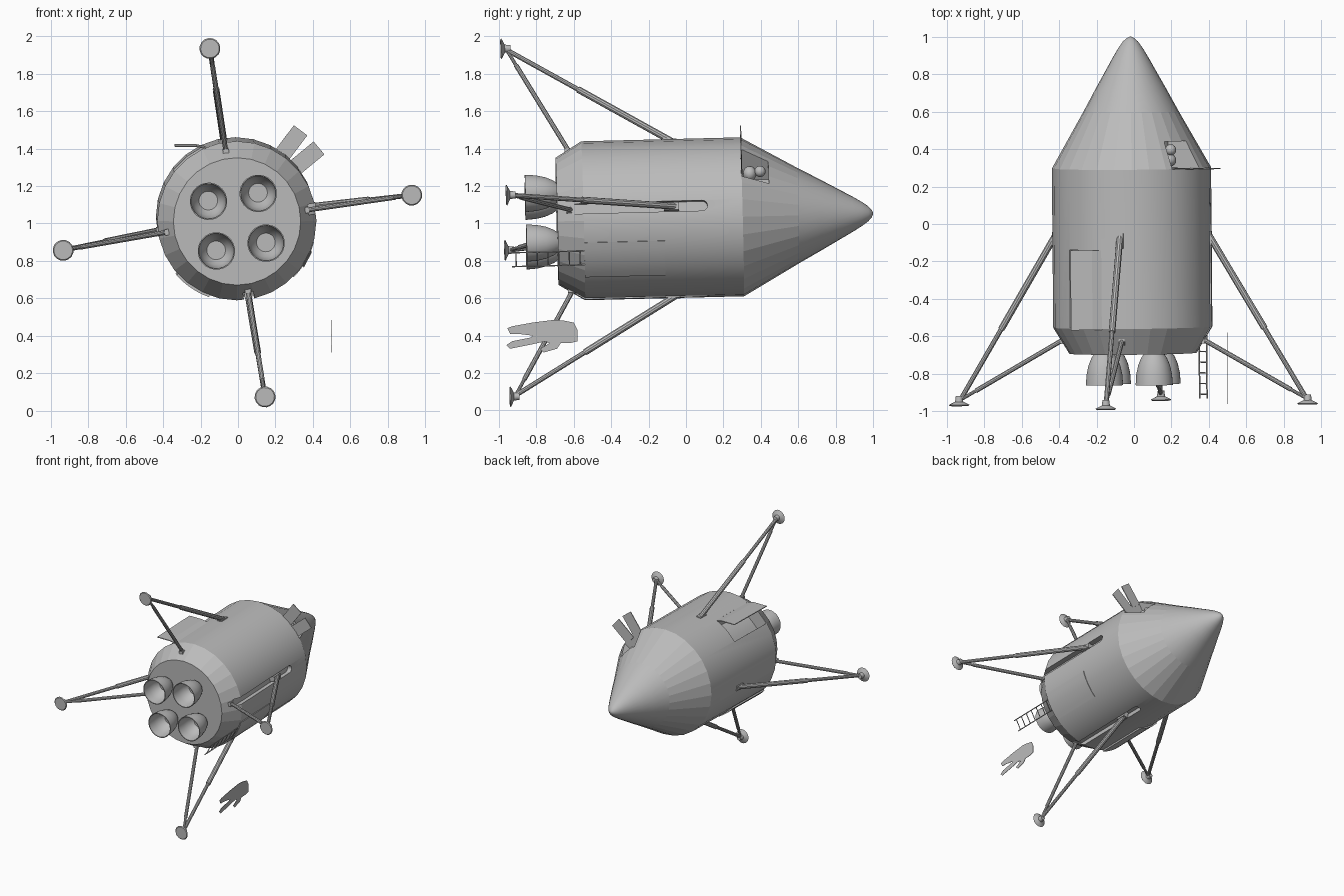
import bpy, bmesh, math
from mathutils import Matrix, Vector

if "Cube" in bpy.data.objects:
    bpy.data.objects.remove(bpy.data.objects["Cube"], do_unlink=True)

grey = bpy.data.materials.new("hull_grey")
grey.use_nodes = True
COL = (0.5, 0.5, 0.5, 1)
grey.diffuse_color = COL
grey.node_tree.nodes["Principled BSDF"].inputs["Base Color"].default_value = COL

# The craft lies along y, very slightly nose up
TILT = (Matrix.Translation((-0.011, 0, 1.028)) @ Matrix.Rotation(0.0085, 4, 'Z')
        @ Matrix.Rotation(0.025, 4, 'X'))


def around(deg):
    """Turn a part built on the +x side around the long axis."""
    return Matrix.Rotation(-math.radians(deg), 4, 'Y')


def finish(name, bm, mat=Matrix(), smooth=True, tilt=True):
    bm.transform((TILT if tilt else Matrix()) @ mat)
    bmesh.ops.recalc_face_normals(bm, faces=bm.faces)
    me = bpy.data.meshes.new(name)
    bm.to_mesh(me)
    bm.free()
    me.materials.append(grey)
    ob = bpy.data.objects.new(name, me)
    bpy.context.collection.objects.link(ob)
    if smooth:
        shade(ob)
    return ob


def shade(ob):
    bpy.ops.object.select_all(action='DESELECT')
    ob.select_set(True)
    bpy.context.view_layer.objects.active = ob
    bpy.ops.object.shade_smooth_by_angle(angle=math.radians(28))


def lathe(bm, profile, n, cx=0.0):
    """Revolve (radius, y) points around the y axis through cx."""
    rings = []
    for r, y in profile:
        rings.append([bm.verts.new((cx + r * math.cos(2 * math.pi * i / n), y,
                                    r * math.sin(2 * math.pi * i / n))) for i in range(n)])
    for a, b in zip(rings, rings[1:]):
        for i in range(n):
            j = (i + 1) % n
            bm.faces.new((a[i], a[j], b[j], b[i]))
    bm.faces.new(rings[0])
    bm.faces.new(rings[-1])


def prism(bm, pts, offset):
    """Extrude a closed outline along an offset."""
    face = bm.faces.new([bm.verts.new(p) for p in pts])
    ext = bmesh.ops.extrude_face_region(bm, geom=[face])
    verts = [v for v in ext["geom"] if isinstance(v, bmesh.types.BMVert)]
    bmesh.ops.translate(bm, verts=verts, vec=offset)


def box(bm, lo, hi):
    (x0, y0, z0), (x1, y1, z1) = lo, hi
    prism(bm, [(x0, y0, z0), (x1, y0, z0), (x1, y1, z0), (x0, y1, z0)], (0, 0, z1 - z0))


def rod(bm, a, b, r, n=10):
    a, b = Vector(a), Vector(b)
    d = b - a
    m = Matrix.Translation((a + b) / 2) @ d.to_track_quat('Z', 'Y').to_matrix().to_4x4()
    bmesh.ops.create_cone(bm, cap_ends=True, segments=n, radius1=r, radius2=r,
                          depth=d.length, matrix=m)


def sector(a0, a1, y0, y1, r0, r1, n=6):
    """A curved block between two angles and two radii."""
    bm = bmesh.new()
    angs = [math.radians(a0 + (a1 - a0) * i / n) for i in range(n + 1)]
    pts = [(r1 * math.cos(a), y0, r1 * math.sin(a)) for a in angs]
    pts += [(r0 * math.cos(a), y0, r0 * math.sin(a)) for a in reversed(angs)]
    prism(bm, pts, (0, y1 - y0, 0))
    return bm


# Hull: faceted tail cone, cylinder, tapered nose
bm = bmesh.new()
lathe(bm, [(0.34, -0.69), (0.425, -0.55), (0.425, 0.30), (0.255, 0.60), (0.19, 0.72),
           (0.145, 0.80), (0.095, 0.89), (0.065, 0.94), (0.04, 0.975), (0.02, 0.993),
           (0.005, 1.0)], 28)
hull = finish("hull", bm, smooth=False)

# Cutters: leg slots, window bay, cargo bay
LEGS = [9, 99, 189, 279]
cutters = []
for ang in LEGS:
    bm = bmesh.new()
    w, top = 0.028, 0.085
    pts = [(0.385, -0.8, -w), (0.385, -0.8, w)]
    pts += [(0.385, top + w * math.sin(t), w * math.cos(t))
            for t in [math.pi * i / 8 for i in range(9)]]
    prism(bm, pts, (0.15, 0, 0))
    cutters.append(finish("slot_cutter", bm, around(ang), False))
cutters.append(finish("window_cutter", sector(31, 59, 0.302, 0.445, 0.23, 0.6), smooth=False))
cutters.append(finish("cargo_cutter", sector(113, 142, -0.545, -0.13, 0.32, 0.6), smooth=False))
bpy.context.view_layer.objects.active = hull
for c in cutters:
    c.hide_render = True
    mod = hull.modifiers.new("cut", 'BOOLEAN')
    mod.operation, mod.solver, mod.object = 'DIFFERENCE', 'EXACT', c
    bpy.ops.object.modifier_apply(modifier=mod.name)
for c in cutters:
    bpy.data.objects.remove(c, do_unlink=True)
shade(hull)
for p in hull.data.polygons:
    if p.center.y < -0.56 or 0.31 < p.center.y < 0.58:
        p.use_smooth = False

# Landing legs
for ang in LEGS:
    foot = Vector((0.935, -0.935, 0))
    bm = bmesh.new()
    for start, r, split in (((0.415, -0.06, 0), 0.018, 0.57), ((0.375, -0.615, 0), 0.013, 0.85)):
        start = Vector(start)
        mid = start.lerp(foot, split)
        rod(bm, start, mid, r)
        rod(bm, mid, foot, r * 0.72)
    box(bm, (0.38, -0.12, -0.02), (0.43, -0.04, 0.02))
    box(bm, (0.35, -0.64, -0.016), (0.39, -0.59, 0.016))
    finish("landing_leg", bm, around(ang))
    bm = bmesh.new()
    lathe(bm, [(0.05, -0.968), (0.056, -0.962), (0.022, -0.945), (0.018, -0.915)], 16, 0.942)
    finish("foot_pad", bm, around(ang))

# Engine bells, open at the tail
for ang in LEGS:
    bm = bmesh.new()
    lathe(bm, [(0.05, -0.685), (0.068, -0.71), (0.085, -0.75), (0.096, -0.80), (0.1, -0.857),
               (0.094, -0.857), (0.089, -0.80), (0.076, -0.75), (0.05, -0.715)], 24, 0.19)
    finish("engine_bell", bm, around(ang + 45))

# Hatches lying on the hull
finish("ladder_hatch", sector(-45, -16, -0.55, -0.12, 0.40, 0.428))
finish("lower_hatch", sector(222, 250, -0.555, -0.13, 0.40, 0.434))

# Open cargo door, slightly curled at the hinge
bm = bmesh.new()
prism(bm, [(-0.33, -0.555, 0.393), (-0.215, -0.555, 0.393), (-0.165, -0.555, 0.383),
           (-0.165, -0.555, 0.389), (-0.215, -0.555, 0.399), (-0.33, -0.555, 0.399)],
      (0, 0.425, 0))
finish("cargo_door", bm, smooth=False)

# Open window shutters
for ang in (39.5, 53):
    bm = bmesh.new()
    box(bm, (0.40, 0.298, -0.045), (0.578, 0.304, 0.045))
    finish("window_shutter", bm, around(ang), False)

# Pilot in the window bay
bm = bmesh.new()
for c, r, s in (((0.21, 0.40, 0.24), 0.03, (1, 1, 1)), ((0.2, 0.345, 0.23), 0.04, (1, 0.9, 1))):
    bmesh.ops.create_uvsphere(bm, u_segments=14, v_segments=8, radius=r,
                              matrix=Matrix.Translation(c) @ Matrix.Diagonal((*s, 1)))
finish("pilot", bm)

# Ladder hanging from the tail
bm = bmesh.new()
for z in (-0.042, 0.042):
    rod(bm, (0.423, -0.55, z), (0.423, -0.94, z), 0.004, 6)
for i in range(7):
    y = -0.575 - 0.057 * i
    rod(bm, (0.423, y, -0.042), (0.423, y, 0.042), 0.0035, 6)
finish("ladder", bm, around(-28))

# Flat walking crew figure beside the craft
outline = [(-.58, .43), (-.58, .37), (-.62, .36), (-.67, .36), (-.69, .33), (-.76, .31),
           (-.78, .33), (-.73, .36), (-.75, .37), (-.84, .35), (-.94, .33), (-.96, .35),
           (-.93, .37), (-.83, .39), (-.82, .4), (-.9, .41), (-.94, .41), (-.955, .44),
           (-.93, .45), (-.82, .47), (-.74, .48), (-.7, .485), (-.65, .48), (-.6, .47)]
bm = bmesh.new()
prism(bm, [(0.499, y, z) for y, z in outline], (0.003, 0, 0))
finish("crew_figure", bm, smooth=False, tilt=False)
